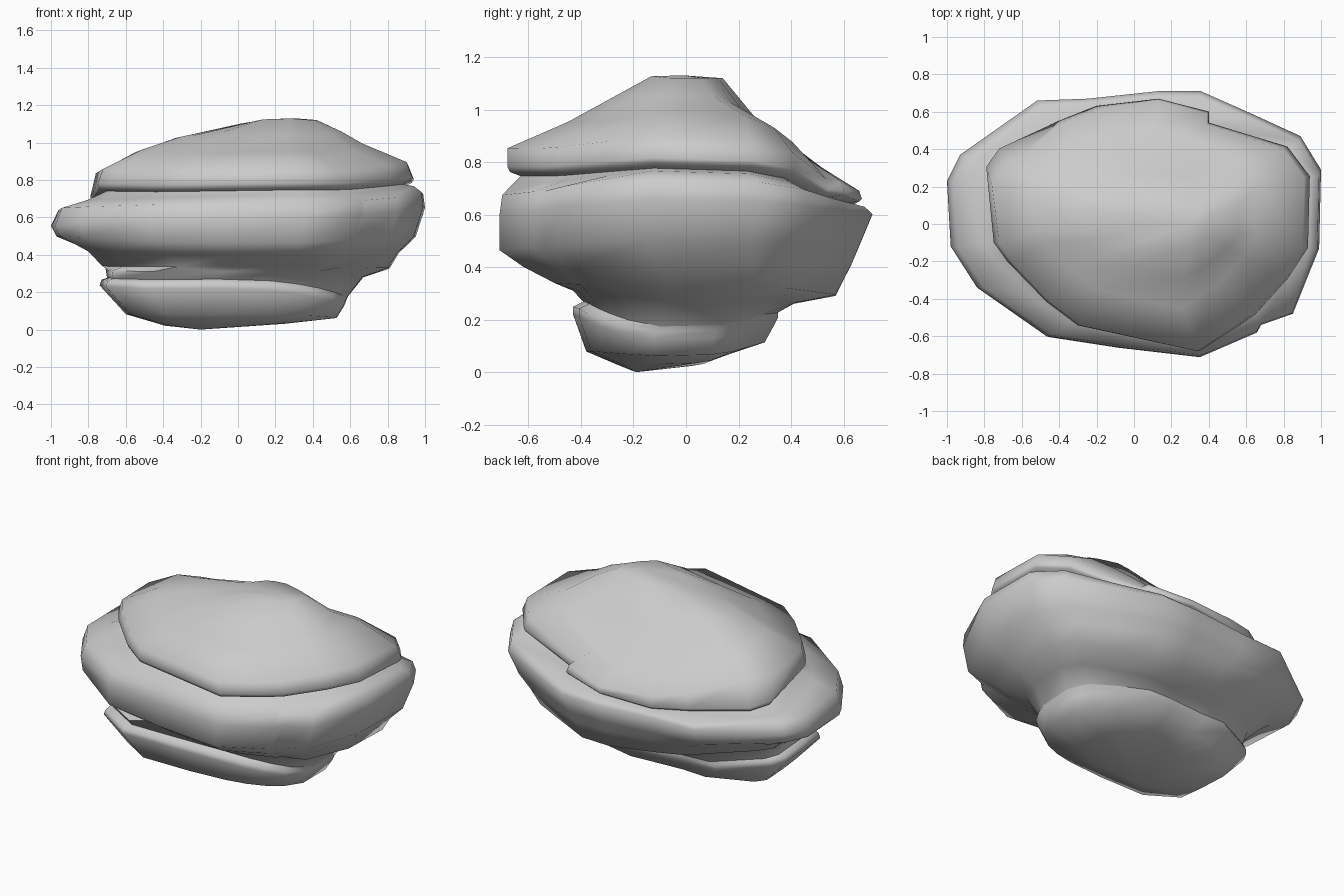
import bpy
import bmesh
import math

cube = bpy.data.objects.get("Cube")
if cube:
    bpy.data.objects.remove(cube, do_unlink=True)

# One plain stone colour
stone = bpy.data.materials.new("stone grey")
stone.use_nodes = True
colour = (0.6, 0.6, 0.6, 1.0)
stone.diffuse_color = colour
stone.node_tree.nodes["Principled BSDF"].inputs["Base Color"].default_value = colour

# Plan outlines, counter-clockwise from the left side of the rock
WIDE = [(.98, -.13), (.99, .29), (.88, .47), (.62, .59), (.35, .71), (.12, .71),
        (-.25, .67), (-.52, .66), (-.93, .37), (-1, .23), (-.98, -.12), (-.84, -.34),
        (-.47, -.6), (-.08, -.66), (.35, -.71), (.65, -.58), (.67, -.54), (.84, -.48)]
CAP = [(.93, -.13), (.94, .26), (.82, .42), (.4, .55), (.4, .61), (.13, .68),
       (-.2, .64), (-.4, .56), (-.66, .35), (-.79, .22), (-.75, -.1), (-.68, -.2),
       (-.47, -.42), (-.3, -.55), (.35, -.69), (.55, -.56), (.65, -.49), (.82, -.3)]
# Variants: squarer front right for the slab, a ledge for the lip, no chip for the dome
SLAB = WIDE[:11] + [(-.95, -.45), (-.62, -.68), (-.08, -.68), (.35, -.64),
                    (.57, -.58), (.74, -.49), (.88, -.36)]
LIP = CAP[:8] + [(-.72, .41), (-.79, .31)] + CAP[10:]
DOME = CAP[:3] + [(.64, .52), (.4, .6)] + CAP[5:]


def lerp(low, high, t):
    return low + (high - low) * t


def make_ring(outline, x_range, y_range, side_heights, end_heights, sag=0):
    """Fit an outline into a box; heights are (right, left) and (front, back).
    Sag lowers the back right corner."""
    xs, ys = zip(*outline)
    ring = []
    for x, y in outline:
        u = (x - min(xs)) / (max(xs) - min(xs))
        v = (y - min(ys)) / (max(ys) - min(ys))
        across, along = (u - .5) ** 2, (v - .5) ** 2
        z = (lerp(*side_heights, u) * across + lerp(*end_heights, v) * along) / (across + along)
        z -= sag * 4 * max(0, .5 - u) * max(0, v - .5)
        ring.append((lerp(*x_range, u), lerp(*y_range, v), z))
    return ring


def build_layer(name, rings, tip=None, tip_first=False):
    """Skin a stack of rings, optionally closing one end on a single point."""
    bm = bmesh.new()
    loops = [[bm.verts.new(p) for p in ring] for ring in rings]
    count = len(loops[0])
    for lower, upper in zip(loops, loops[1:]):
        for i in range(count):
            j = (i + 1) % count
            bm.faces.new((lower[i], lower[j], upper[j], upper[i]))
    if tip:
        point = bm.verts.new(tip)
        edge = loops[0] if tip_first else loops[-1]
        for i in range(count):
            pair = (edge[i], edge[(i + 1) % count])
            bm.faces.new((point, *reversed(pair)) if tip_first else (*pair, point))
    mesh = bpy.data.meshes.new(name)
    bm.to_mesh(mesh)
    bm.free()
    mesh.materials.append(stone)
    layer = bpy.data.objects.new(name, mesh)
    bpy.context.collection.objects.link(layer)
    bpy.ops.object.select_all(action="DESELECT")
    layer.select_set(True)
    bpy.context.view_layer.objects.active = layer
    bpy.ops.object.shade_smooth_by_angle(angle=math.radians(80))


# Shared seams where the layers meet
waist = make_ring(SLAB, (-.7, .59), (-.39, .35), (.28, .17), (.27, .23))
groove = make_ring(LIP, (-.74, .89), (-.63, .61), (.74, .78), (.745, .645), .1)

# Bottom slab with a rounded lip
build_layer("base_slab", [
    make_ring(SLAB, (-.4, .25), (-.26, .17), (.02, .03), (.03, .08)),
    make_ring(SLAB, (-.6, .53), (-.38, .3), (.08, .06), (.08, .12)),
    make_ring(SLAB, (-.74, .57), (-.43, .34), (.24, .12), (.22, .19)),
    make_ring(SLAB, (-.73, .58), (-.43, .35), (.27, .15), (.25, .21)),
    waist,
], tip=(-.2, -.19, 0), tip_first=True)

# Broad middle layer: flared underside, upright band and top shelf
build_layer("middle_layer", [
    waist,
    make_ring(SLAB, (-.71, .67), (-.43, .41), (.32, .28), (.31, .26), -.06),
    make_ring(WIDE, (-.74, .81), (-.5, .57), (.34, .33), (.34, .29), -.1),
    make_ring(WIDE, (-.82, .86), (-.62, .63), (.42, .41), (.4, .41), -.05),
    make_ring(WIDE, (-.97, .95), (-.71, .66), (.5, .5), (.46, .48)),
    make_ring(WIDE, (-1, 1), (-.71, .71), (.55, .66), (.6, .6)),
    make_ring(WIDE, (-.96, .99), (-.7, .68), (.65, .74), (.67, .62), .03),
    make_ring(LIP, (-.85, .95), (-.66, .64), (.69, .77), (.715, .635), .08),
    groove,
])

# Overhanging domed cap
build_layer("cap_layer", [
    groove,
    make_ring(LIP, (-.78, .93), (-.67, .66), (.755, .8), (.76, .65), .12),
    make_ring(LIP, (-.79, .94), (-.68, .67), (.78, .82), (.78, .66), .12),
    make_ring(CAP, (-.76, .91), (-.68, .66), (.86, .9), (.85, .69), .04),
    make_ring(DOME, (-.55, .67), (-.45, .52), (.96, 1), (.95, .77)),
    make_ring(DOME, (-.33, .56), (-.29, .28), (1.03, 1.06), (1.04, .95)),
    make_ring(DOME, (.02, .42), (-.13, .14), (1.1, 1.12), (1.13, 1.12)),
], tip=(.3, 0, 1.13))
